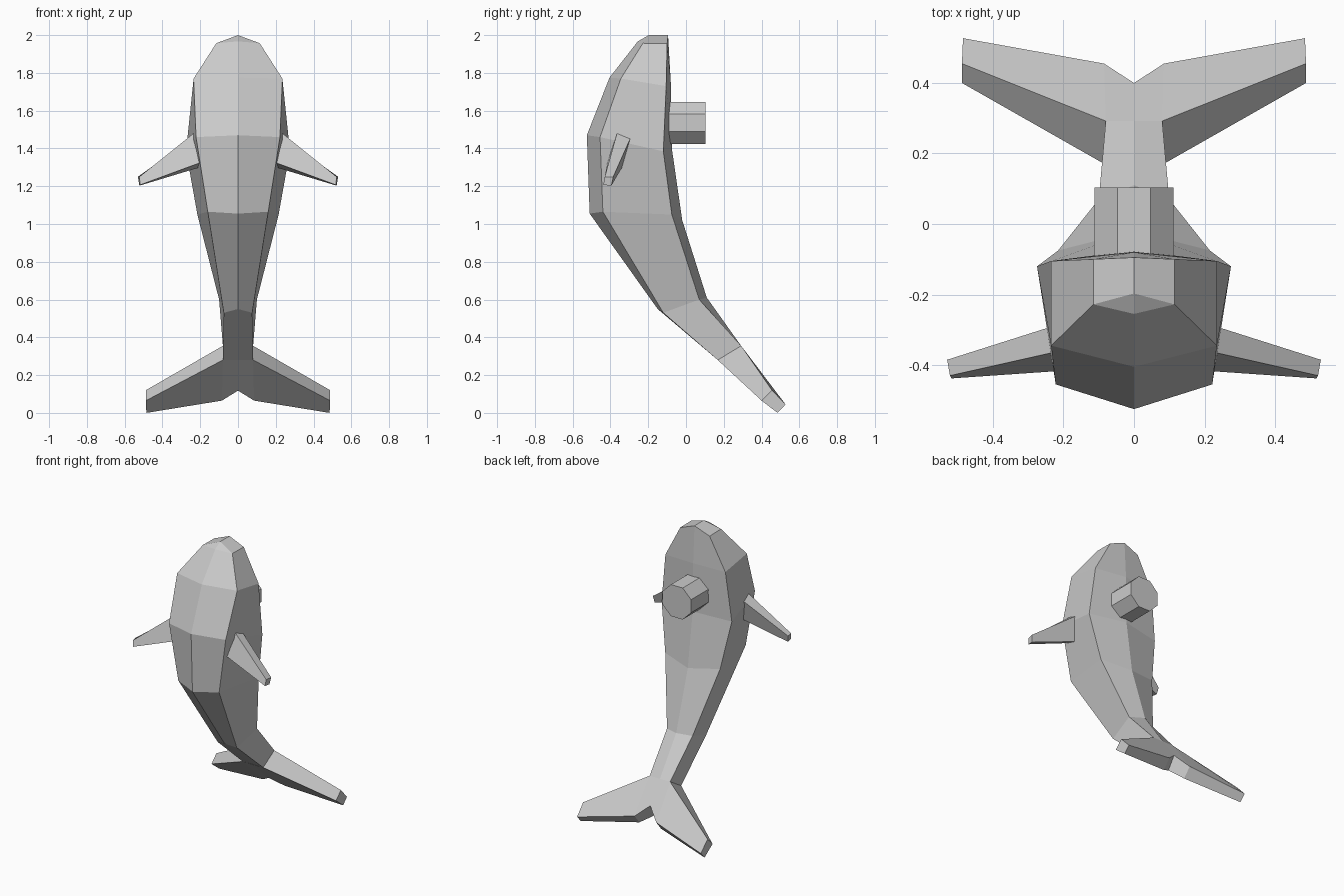
import bpy, bmesh, math
from mathutils import Matrix

if "Cube" in bpy.data.objects:
    bpy.data.objects.remove(bpy.data.objects["Cube"])

grey = bpy.data.materials.new("plain_grey")
grey.diffuse_color = (0.6, 0.6, 0.6, 1)
grey.use_nodes = True
grey.node_tree.nodes["Principled BSDF"].inputs["Base Color"].default_value = grey.diffuse_color


def make(name, bm, mirror=False):
    """Finish a bmesh as a flat-shaded object, optionally mirrored in x."""
    if mirror:
        geom = bm.verts[:] + bm.edges[:] + bm.faces[:]
        dup = bmesh.ops.duplicate(bm, geom=geom)["geom"]
        verts = [g for g in dup if isinstance(g, bmesh.types.BMVert)]
        bmesh.ops.scale(bm, vec=(-1, 1, 1), verts=verts)
        bmesh.ops.remove_doubles(bm, verts=bm.verts[:], dist=0.0005)
    bmesh.ops.recalc_face_normals(bm, faces=bm.faces[:])
    me = bpy.data.meshes.new(name)
    bm.to_mesh(me)
    bm.free()
    me.materials.append(grey)
    ob = bpy.data.objects.new(name, me)
    bpy.context.collection.objects.link(ob)
    return ob


def loft(bm, rows, closed=False, caps=(False, False)):
    """Quad strips between rows of points; skips edges that coincide."""
    vs = [[bm.verts.new(p) for p in r] for r in rows]
    n = len(rows[0])
    for a, b in zip(vs, vs[1:]):
        for i in range(n if closed else n - 1):
            j = (i + 1) % n
            bm.faces.new((a[i], a[j], b[j], b[i]))
    for use, r in zip(caps, (vs[0], vs[-1])):
        if use:
            bm.faces.new(r)


# body: half sections (front ridge, front side, back side, back ridge)
sections = [
    [(0, -.255, 1.967), (.115, -.228, 1.957), (.115, -.1, 1.955), (0, -.095, 2)],
    [(0, -.405, 1.775), (.235, -.345, 1.77), (.235, -.105, 1.73), (0, -.08, 1.74)],
    [(0, -.525, 1.47), (.222, -.455, 1.46), (.275, -.12, 1.385), (0, -.075, 1.4)],
    [(0, -.51, 1.055), (.16, -.44, 1.065), (.215, -.075, 1.05), (0, -.02, 1.02)],
    [(0, -.15, .55), (.075, -.12, .53), (.1, .07, .6), (0, .11, .61)],
    [(0, .17, .28), (.08, .168, .28), (.08, .292, .355), (0, .292, .355)],
]
bm = bmesh.new()
loft(bm, sections)
# crown of the head
fc, fs, bs, bc = [bm.verts.new(p) for p in sections[0]]
top = bm.verts.new((0, -.197, 2))
bm.faces.new((fc, fs, top))
bm.faces.new((top, fs, bs, bc))
make("whale_body", bm, True)

# tail flukes: upper and lower outlines of one half
upper = [(0, .292, .355), (.08, .292, .355), (.488, .455, .12),
         (.485, .527, .045), (.085, .455, .13), (0, .4, .205)]
lower = [(0, .168, .28), (.08, .168, .28), (.488, .4, .065),
         (.485, .485, 0), (.085, .4, .065), (0, .344, .118)]
bm = bmesh.new()
loft(bm, [upper, lower])
for pts in (upper, lower):
    v = [bm.verts.new(p) for p in pts]
    bm.faces.new((v[0], v[1], v[4], v[5]))
    bm.faces.new((v[1], v[2], v[3], v[4]))
make("tail_flukes", bm, True)

# side fins, root set slightly into the body
root = [(.215, -.285, 1.475), (.21, -.36, 1.5), (.185, -.415, 1.33), (.185, -.335, 1.305)]
tip = [(.53, -.385, 1.25), (.522, -.43, 1.25), (.518, -.438, 1.207), (.522, -.395, 1.203)]
bm = bmesh.new()
loft(bm, [root, tip], closed=True, caps=(True, True))
make("side_fins", bm, True)

# octagonal peg on the back
bm = bmesh.new()
y0, y1 = -.1, .103
mat = (Matrix.Translation((0, (y0 + y1) / 2, 1.535)) @ Matrix.Rotation(math.pi / 2, 4, 'X')
       @ Matrix.Rotation(math.pi / 8, 4, 'Z'))
bmesh.ops.create_cone(bm, cap_ends=True, segments=8, radius1=.121, radius2=.121,
                      depth=y1 - y0, matrix=mat)
make("back_peg", bm)
